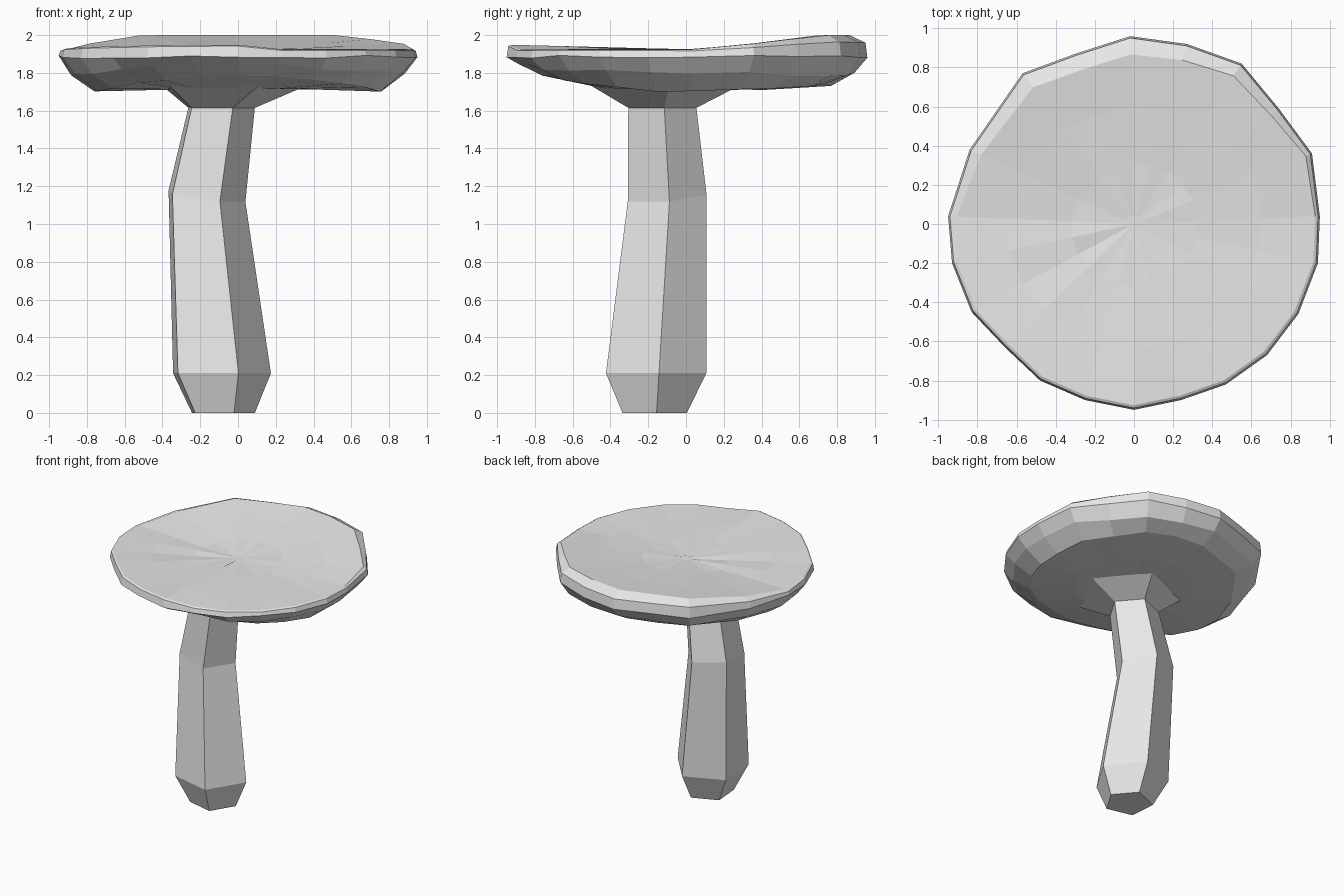
import bpy, bmesh, math, random

random.seed(4)
if "Cube" in bpy.data.objects:
    bpy.data.objects.remove(bpy.data.objects["Cube"], do_unlink=True)

grey = bpy.data.materials.new("plain grey")
grey.use_nodes = True
grey.diffuse_color = (0.8, 0.8, 0.8, 1)
grey.node_tree.nodes["Principled BSDF"].inputs["Base Color"].default_value = (0.8, 0.8, 0.8, 1)


def loft(name, rings):
    """Join rings of equal point count into a closed, flat-shaded solid."""
    bm = bmesh.new()
    loops = [[bm.verts.new(p) for p in ring] for ring in rings]
    n = len(loops[0])
    for a, b in zip(loops, loops[1:]):
        for i in range(n):
            j = (i + 1) % n
            bm.faces.new((a[i], a[j], b[j], b[i]))
    bm.faces.new(loops[0])
    bm.faces.new(loops[-1])
    bmesh.ops.recalc_face_normals(bm, faces=bm.faces)
    mesh = bpy.data.meshes.new(name)
    bm.to_mesh(mesh)
    bm.free()
    mesh.materials.append(grey)
    obj = bpy.data.objects.new(name, mesh)
    bpy.context.collection.objects.link(obj)
    return obj


def pentagon(x, y, z, r, tilt_x=0.0, tilt_y=0.0):
    points = []
    for i in range(5):
        a = math.radians(4.5 + 72 * i)
        dx, dy = r * math.cos(a), r * math.sin(a)
        points.append((x + dx, y + dy, z + tilt_x * dx + tilt_y * dy))
    return points


# Bent five-sided stem
loft("stem", [
    pentagon(-0.09, -0.17, 0.0, 0.18),
    pentagon(-0.105, -0.165, 0.21, 0.28),
    pentagon(-0.18, -0.105, 1.145, 0.22, -0.13, 0.07),
    pentagon(-0.10, -0.13, 1.62, 0.19),
])

# Flare joining the stem to the cap
loft("stem_flare", [
    pentagon(-0.10, -0.13, 1.615, 0.19),
    pentagon(-0.05, -0.12, 1.73, 0.41),
])

# Irregular outline of the cap
outline = [
    (0.95, 0.04), (0.91, 0.36), (0.74, 0.59), (0.55, 0.82), (0.27, 0.92),
    (-0.02, 0.96), (-0.30, 0.87), (-0.57, 0.77), (-0.84, 0.38), (-0.95, 0.04),
    (-0.93, -0.20), (-0.83, -0.45), (-0.66, -0.63), (-0.48, -0.80), (-0.25, -0.90),
    (0.0, -0.95), (0.24, -0.90), (0.47, -0.82), (0.68, -0.67), (0.84, -0.46),
    (0.94, -0.20),
]


def lip_height(x, y):
    back = 0.075 * min(1, max(0, (y - 0.1) / 0.68))
    front = 0.025 * max(0, -y) if x < 0.1 else 0
    return 1.925 + back + front


def cap_ring(scale, height, jitter=0.0):
    ring = []
    for x, y in outline:
        s = scale(x, y) if callable(scale) else scale
        wobble = random.uniform(-jitter, jitter)
        ring.append((x * s, y * s, height(x, y) + wobble))
    return ring


def lip_scale(x, y):
    return 0.975 - 0.075 * max(0, y - 0.25 * x)


def dish(t):
    """Ring of the shallow top, part way from the centre to the lip."""
    return cap_ring(lambda x, y: t * lip_scale(x, y),
                    lambda x, y: 1.92 + (lip_height(x, y) - 1.92) * t ** 1.5, 0.005)


# Cap: flat underside, rounded rim, raised back lip and shallow dish
loft("cap", [
    cap_ring(0.12, lambda x, y: 1.715),
    cap_ring(0.45, lambda x, y: 1.713, 0.004),
    cap_ring(0.80, lambda x, y: 1.70 + 0.10 * max(0, -y) ** 2 + 0.04 * max(0, y), 0.008),
    cap_ring(0.93, lambda x, y: 1.795 + 0.05 * max(0, -y) ** 2, 0.012),
    cap_ring(1.0, lambda x, y: 1.885, 0.008),
    cap_ring(0.99, lambda x, y: lip_height(x, y) - 0.007 - 0.035 * max(0, y)),
    cap_ring(lip_scale, lip_height),
    dish(0.7),
    dish(0.35),
    dish(0.05),
])
